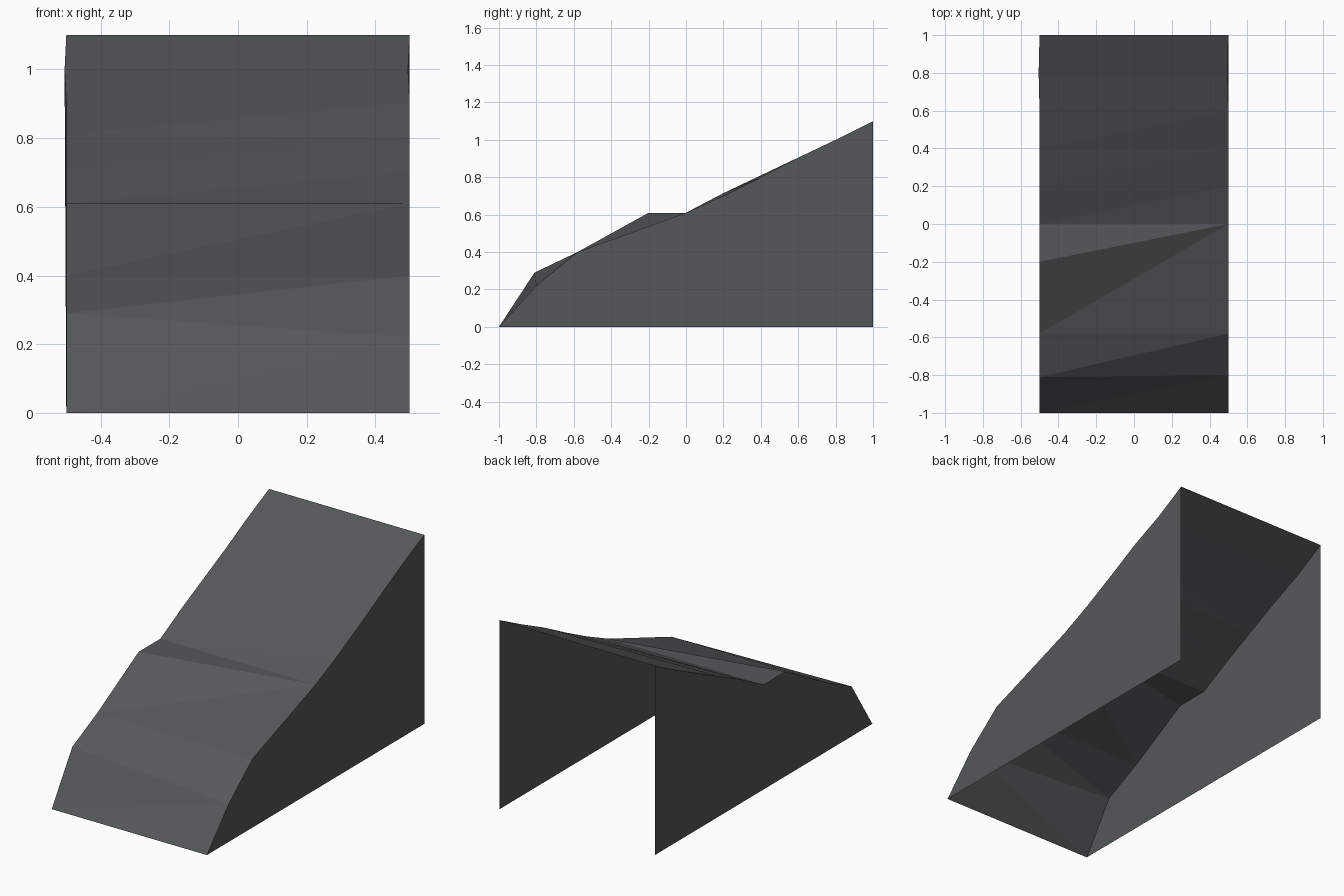
import bpy
import bmesh

cube = bpy.data.objects.get("Cube")
if cube:
    bpy.data.objects.remove(cube)

# One flat slate colour
slate = bpy.data.materials.new("slate_grey")
slate.use_nodes = True
colour = (0.09, 0.098, 0.1, 1)
slate.diffuse_color = colour
slate.node_tree.nodes["Principled BSDF"].inputs["Base Color"].default_value = colour

# Edge profiles of the slope as (y, z), from the toe to the top
upper = [(0.6, 0.905), (0.8, 1.0), (1, 1.1)]
left_edge = [(-1, 0), (-0.8, 0.22), (-0.58, 0.4), (0, 0.61),
             (0.2, 0.7), (0.4, 0.8)] + upper
right_edge = [(-1, 0), (-0.81, 0.29), (-0.58, 0.4), (-0.2, 0.61), (0, 0.61),
              (0.2, 0.715), (0.4, 0.81)] + upper


def finish(name, bm):
    bmesh.ops.recalc_face_normals(bm, faces=bm.faces)
    mesh = bpy.data.meshes.new(name)
    bm.to_mesh(mesh)
    bm.free()
    mesh.materials.append(slate)
    obj = bpy.data.objects.new(name, mesh)
    bpy.context.collection.objects.link(obj)
    return obj


def edge_verts(bm, x, profile):
    # The edge leans slightly sideways near the top
    return [bm.verts.new((x - (0.005 if y == 0.8 else 0), y, z)) for y, z in profile]


# Faceted slope: step along either edge in turn, one triangle per step
bm = bmesh.new()
lefts = edge_verts(bm, 0.5, left_edge)
rights = edge_verts(bm, -0.5, right_edge)
i = j = 0
for step in "LRLRLRR" + "LR" * 5:
    if step == "L":
        bm.faces.new((rights[j], lefts[i], lefts[i + 1]))
        i += 1
    else:
        bm.faces.new((rights[j], lefts[i], rights[j + 1]))
        j += 1
slope = finish("slope", bm)

# Side walls: upright strips below each edge, open at the back and bottom
for name, x, profile in (("left_wall", 0.5, left_edge), ("right_wall", -0.5, right_edge)):
    bm = bmesh.new()
    top = edge_verts(bm, x, profile)
    base = [top[0]] + [bm.verts.new((x, y, 0)) for y, z in profile[1:]]
    bm.faces.new((top[0], base[1], top[1]))
    for k in range(1, len(top) - 1):
        bm.faces.new((base[k], base[k + 1], top[k + 1], top[k]))
    wall = finish(name, bm)
    # Face outwards
    if wall.data.polygons[0].normal.x * x < 0:
        wall.data.flip_normals()
